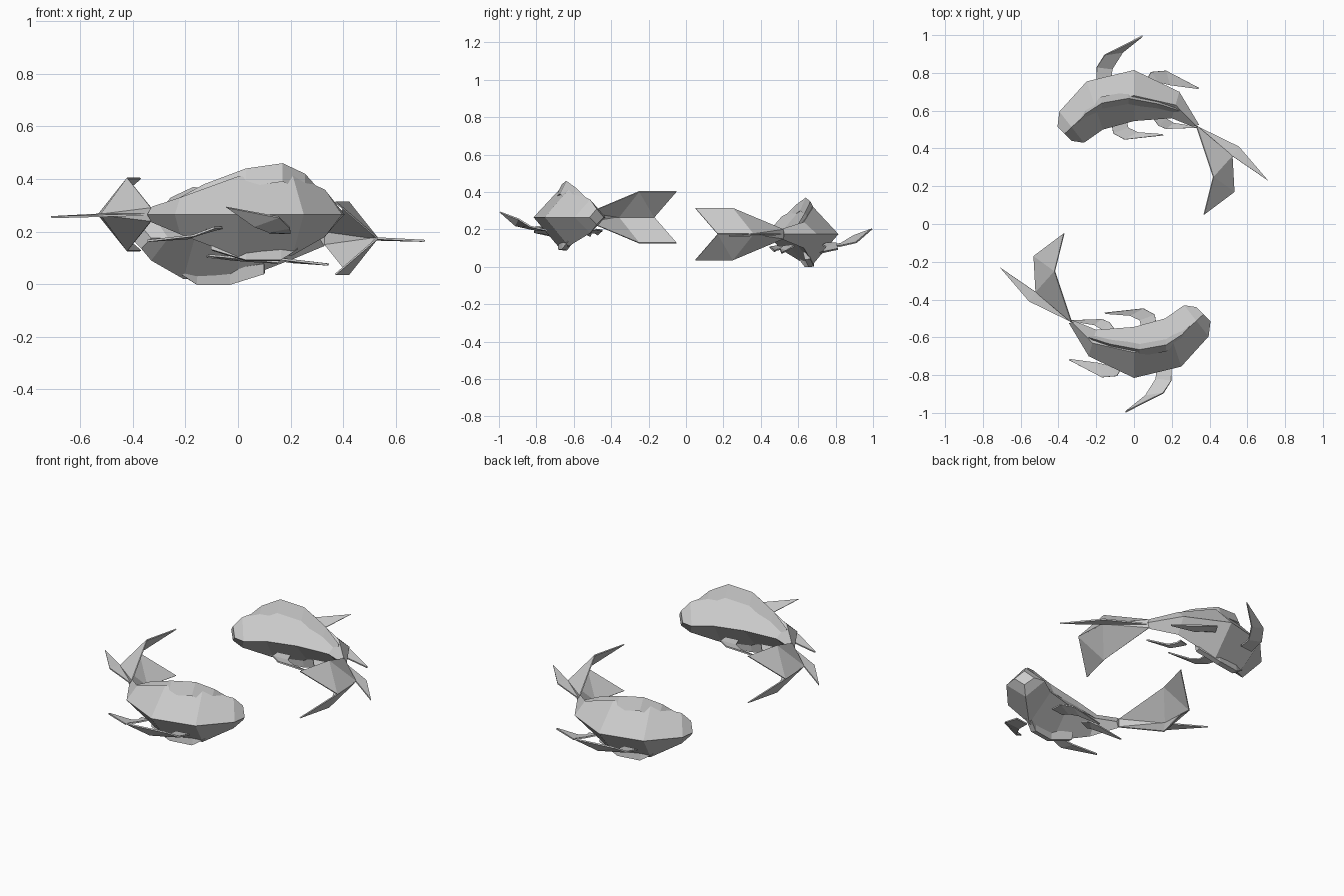
import bpy, math
from mathutils import Matrix

Z = 0.265  # mid height of the front fish

def make(name, verts, faces, thick=0):
    me = bpy.data.meshes.new(name)
    me.from_pydata(verts, [], faces)
    me.update()
    ob = bpy.data.objects.new(name, me)
    bpy.context.collection.objects.link(ob)
    if thick:
        m = ob.modifiers.new("thickness", 'SOLIDIFY')
        m.thickness, m.offset = thick, 0
    return ob

def strip(name, a, b, thick=0.008):
    """Fin blade spanned between two edge lines of equal length."""
    n = len(a)
    return make(name, a + b, [(i, i + 1, n + i + 1, n + i) for i in range(n - 1)], thick)

# body stations: outer x,y, inner x,y, top z, bottom z
STATIONS = [
    (0.405, -0.515, 0.33, -0.44, 0.31, 0.225),
    (0.395, -0.595, 0.265, -0.43, 0.36, 0.18),
    (0.25, -0.755, 0.165, -0.50, 0.415, 0.11),
    (0.0, -0.815, 0.0, -0.545, 0.41, 0.105),
    (-0.24, -0.70, -0.20, -0.56, 0.33, 0.19),
    (-0.345, -0.525, -0.31, -0.515, 0.295, 0.235)]

def fish():
    parts = []
    # diamond-section body
    v = []
    for ox, oy, ix, iy, t, b in STATIONS:
        mx, my = (ox + ix) / 2, (oy + iy) / 2
        v += [(ox, oy, Z), (mx, my, t), (ix, iy, Z), (mx, my, b)]
    n = len(STATIONS)
    f = [(4*i + j, 4*i + (j+1) % 4, 4*i + 4 + (j+1) % 4, 4*i + 4 + j)
         for i in range(n - 1) for j in range(4)]
    f += [(3, 2, 1, 0), tuple(4*(n-1) + j for j in range(4))]
    parts.append(make("body", v, f))

    # dorsal fin: crest points above a slightly wider base
    crest = [(0.30, -0.535, 0.37), (0.255, -0.585, 0.42), (0.17, -0.64, 0.46),
             (0.03, -0.665, 0.44), (-0.13, -0.635, 0.38), (-0.24, -0.60, 0.32)]
    v, f = [], []
    for x, y, z in crest:
        v += [(x, y - 0.035, z - 0.07), (x, y, z), (x, y + 0.03, z - 0.07)]
    for i in range(len(crest) - 1):
        a, b = 3*i, 3*i + 3
        f += [(a, a+1, b+1, b), (a+1, a+2, b+2, b+1), (a+2, a, b, b+2)]
    f += [(2, 1, 0), (15, 16, 17)]
    parts.append(make("dorsal_fin", v, f))

    # belly keel
    parts.append(strip("belly_keel",
        [(0.22, -0.62, 0.13), (0.16, -0.65, 0.09), (0.03, -0.67, 0.09), (-0.1, -0.65, 0.13)],
        [(0.22, -0.61, 0.17), (0.16, -0.64, 0.15), (0.03, -0.665, 0.15), (-0.1, -0.64, 0.17)], 0.03))

    # pectoral fins
    parts.append(strip("outer_pectoral_fin",
        [(0.20, -0.74, 0.195), (0.197, -0.83, 0.215), (0.155, -0.895, 0.255), (-0.045, -0.995, 0.293)],
        [(0.12, -0.75, 0.195), (0.115, -0.82, 0.20), (0.06, -0.91, 0.22), (-0.04, -0.99, 0.29)]))
    parts.append(strip("inner_pectoral_fin",
        [(0.12, -0.54, 0.195), (0.11, -0.48, 0.20), (0.05, -0.447, 0.195), (-0.155, -0.47, 0.175)],
        [(0.04, -0.55, 0.195), (0.03, -0.51, 0.185), (-0.02, -0.485, 0.18), (-0.15, -0.475, 0.172)]))

    # pelvic fins
    parts.append(strip("outer_pelvic_fin",
        [(-0.06, -0.75, 0.215), (-0.09, -0.805, 0.215), (-0.17, -0.812, 0.185), (-0.345, -0.72, 0.165)],
        [(-0.12, -0.73, 0.205), (-0.13, -0.75, 0.195), (-0.19, -0.735, 0.175), (-0.34, -0.715, 0.165)]))
    parts.append(strip("inner_pelvic_fin",
        [(-0.10, -0.56, 0.205), (-0.13, -0.52, 0.20), (-0.17, -0.503, 0.185), (-0.34, -0.51, 0.165)],
        [(-0.16, -0.58, 0.20), (-0.17, -0.56, 0.19), (-0.21, -0.535, 0.175), (-0.335, -0.515, 0.165)]))

    # three-lobed tail: upper and lower lobes plus a flat side lobe
    root, mid, notch = (-0.33, -0.52), (-0.52, -0.36), (-0.53, -0.17)
    for label, s in (("upper", 1), ("lower", -1)):
        parts.append(make(label + "_tail_lobe",
            [(*root, Z + s*0.025), (*root, Z), (*mid, Z), (*notch, Z),
             (-0.37, -0.05, Z + s*0.138), (-0.42, -0.25, Z + s*0.138)],
            [(0, 1, 2), (0, 2, 5), (2, 3, 5), (3, 4, 5)], 0.006))
    parts.append(make("side_tail_lobe",
        [(*root, Z), (-0.555, -0.41, Z - 0.006), (-0.71, -0.23, Z - 0.01), (*mid, Z)],
        [(0, 1, 3), (1, 2, 3)], 0.008))
    return parts

# two fish circling each other, the rear one swimming lower
front = fish()
rear = fish()
turn = Matrix.Translation((0, 0, -0.09)) @ Matrix.Rotation(math.pi, 4, 'Z')
for ob in front:
    ob.name = "front_fish_" + ob.data.name.split(".")[0]
for ob in rear:
    ob.name = "rear_fish_" + ob.data.name.split(".")[0]
    ob.matrix_world = turn
